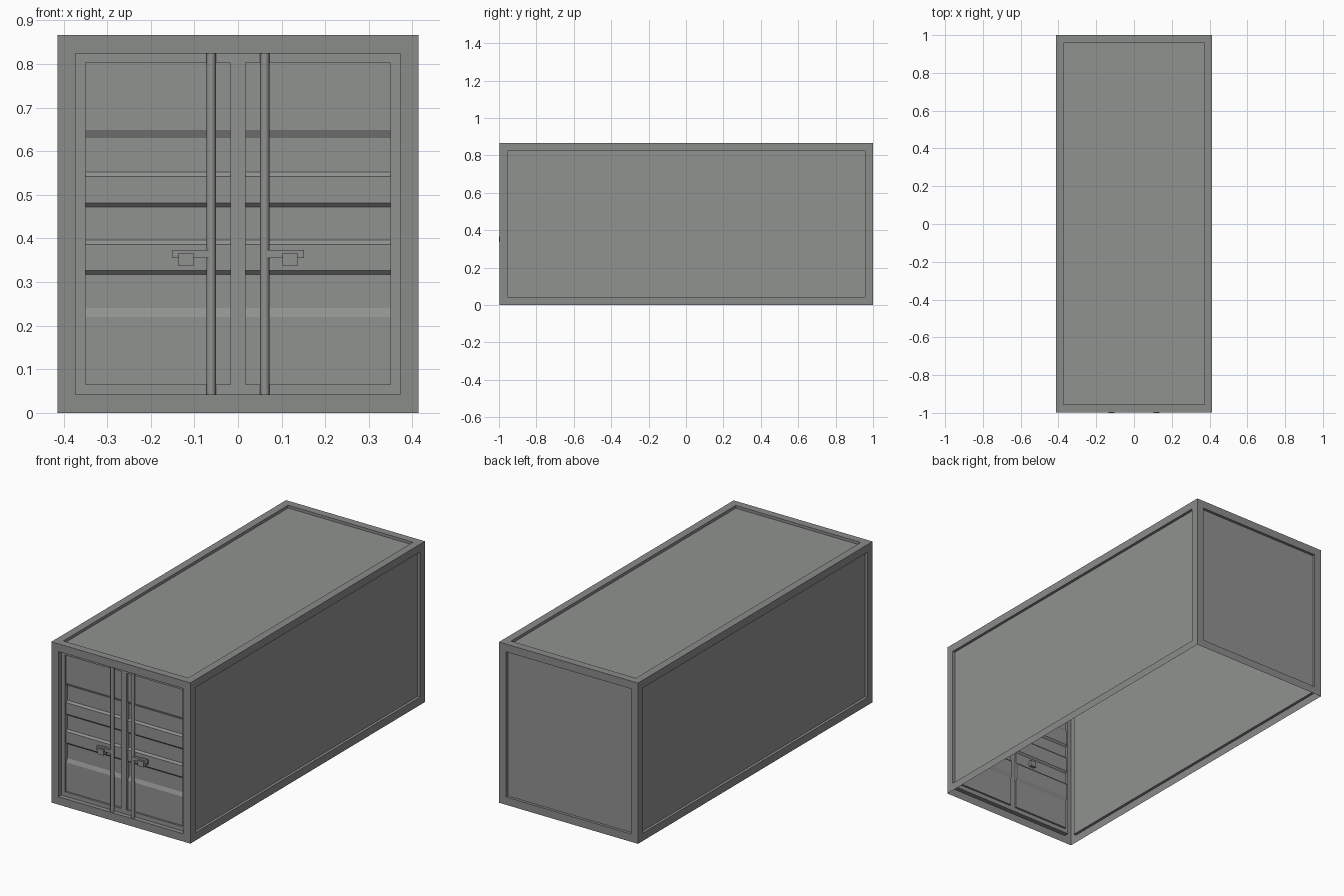
import bpy, bmesh, math
from mathutils import Vector

if "Cube" in bpy.data.objects:
    bpy.data.objects.remove(bpy.data.objects["Cube"])

W, H = 0.414, 0.866          # half width, height
FRONT, BACK = -0.997, 1.0
MARGIN = 0.042
DOOR_Y = FRONT + 0.025       # plane of the door leaves


def material(name, col):
    m = bpy.data.materials.new(name)
    m.diffuse_color = (*col, 1)
    m.use_nodes = True
    m.node_tree.nodes["Principled BSDF"].inputs["Base Color"].default_value = m.diffuse_color
    return m


panel_grey = material("panel_grey", (0.28, 0.288, 0.28))
frame_grey = material("frame_grey", (0.255, 0.262, 0.255))


def finish(bm, name, mats):
    me = bpy.data.meshes.new(name)
    bm.to_mesh(me)
    bm.free()
    for m in mats:
        me.materials.append(m)
    ob = bpy.data.objects.new(name, me)
    bpy.context.collection.objects.link(ob)
    return ob


def box(name, x0, x1, y0, y1, z0, z1, mat):
    bm = bmesh.new()
    bmesh.ops.create_cube(bm, size=1)
    for v in bm.verts:
        v.co = Vector((x0 + (v.co.x + .5) * (x1 - x0),
                       y0 + (v.co.y + .5) * (y1 - y0),
                       z0 + (v.co.z + .5) * (z1 - z0)))
    return finish(bm, name, [mat])


# Container shell: open bottom, every face a flat rim with a sunken panel
bm = bmesh.new()
bmesh.ops.create_cube(bm, size=1)
for v in bm.verts:
    v.co = Vector((v.co.x * 2 * W,
                   FRONT + (v.co.y + .5) * (BACK - FRONT),
                   (v.co.z + .5) * H))
bm.normal_update()
bmesh.ops.delete(bm, geom=[f for f in bm.faces if f.normal.z < -.5], context='FACES')
for face in list(bm.faces):
    face.material_index = 1
    is_front = face.normal.y < -.5
    depth = 0.025 if is_front else 0.015
    n = face.normal.copy()
    bmesh.ops.inset_individual(bm, faces=[face], thickness=MARGIN, use_even_offset=True)
    ext = bmesh.ops.extrude_discrete_faces(bm, faces=[face])["faces"]
    inner = ext[0]
    bmesh.ops.translate(bm, verts=inner.verts[:], vec=-n * depth)
    inner.material_index = 0
    if is_front:                      # doors fill this opening
        bmesh.ops.delete(bm, geom=[inner], context='FACES_ONLY')
finish(bm, "container_shell", [panel_grey, frame_grey])

# Doors: flat stiles and rails around two ribbed, sunken panels
bm = bmesh.new()


def face(*pts):
    bm.faces.new([bm.verts.new(p) for p in pts])


xs = [-W + MARGIN, -0.35, -0.017, 0.017, 0.35, W - MARGIN]
zs = [MARGIN, 0.065, 0.802, H - MARGIN]
A, B = DOOR_Y + 0.010, DOOR_Y + 0.019
profile = [(zs[1], DOOR_Y), (zs[1], A), (.220, A), (.240, B), (.317, B), (.326, A),
           (.386, A), (.396, B), (.472, B), (.481, A), (.542, A), (.552, B),
           (.630, B), (.648, A), (zs[2], A), (zs[2], DOOR_Y)]
for i in range(5):
    x0, x1 = xs[i], xs[i + 1]
    for j in range(3):
        if j == 1 and i in (1, 3):
            for (za, ya), (zb, yb) in zip(profile, profile[1:]):
                face((x0, ya, za), (x1, ya, za), (x1, yb, zb), (x0, yb, zb))
            face(*[(x0, y, z) for z, y in profile])
            face(*[(x1, y, z) for z, y in reversed(profile)])
        else:
            z0, z1 = zs[j], zs[j + 1]
            face((x0, DOOR_Y, z0), (x1, DOOR_Y, z0), (x1, DOOR_Y, z1), (x0, DOOR_Y, z1))
bmesh.ops.remove_doubles(bm, verts=bm.verts, dist=1e-5)
finish(bm, "doors", [panel_grey])

# Locking bars, handles and padlocks, one set per door
for s, side in ((-1, "left"), (1, "right")):
    bpy.ops.mesh.primitive_cylinder_add(
        vertices=12, radius=0.0105, depth=H - 2 * MARGIN,
        location=(s * 0.0615, DOOR_Y - 0.0095, H / 2))
    bar = bpy.context.object
    bar.name = side + "_locking_bar"
    bar.data.materials.append(panel_grey)
    bpy.ops.object.shade_smooth_by_angle(angle=math.radians(40))
    a, b = sorted((s * 0.066, s * 0.151))
    box(side + "_handle", a, b, -0.992, -0.978, 0.355, 0.373, panel_grey)
    a, b = sorted((s * 0.102, s * 0.136))
    box(side + "_padlock", a, b, -1.0, -0.945, 0.337, 0.367, panel_grey)
